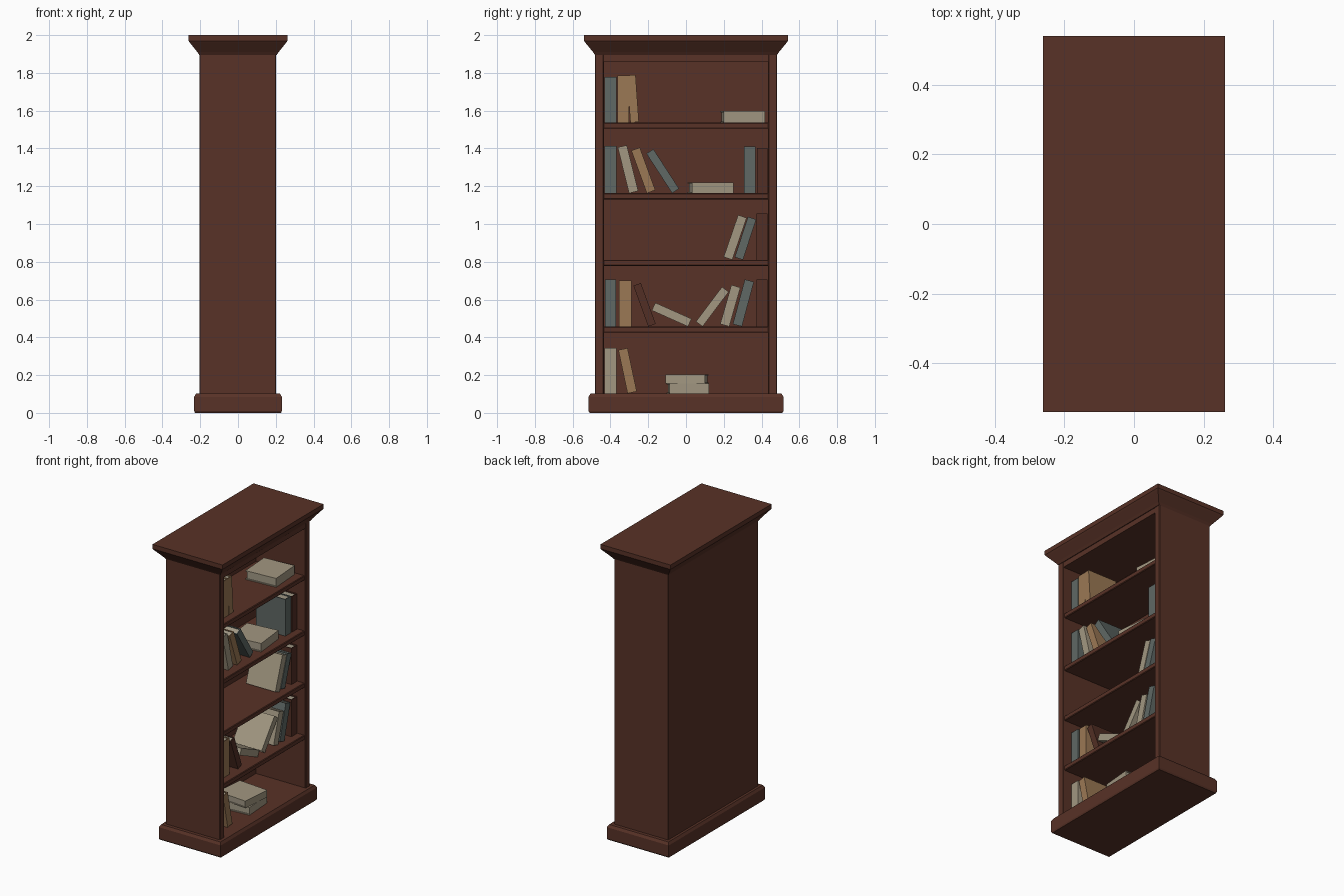
import bpy, bmesh, math
from mathutils import Matrix, Vector

cube = bpy.data.objects.get("Cube")
if cube:
    bpy.data.objects.remove(cube, do_unlink=True)


def material(name, rgb):
    m = bpy.data.materials.new(name)
    m.use_nodes = True
    m.diffuse_color = (*rgb, 1)
    m.node_tree.nodes["Principled BSDF"].inputs["Base Color"].default_value = (*rgb, 1)
    return m


wood = material("red_brown_wood", (0.098, 0.032, 0.020))
paper = material("paper", (0.36, 0.32, 0.24))
covers = {
    "cream": material("cream_cover", (0.36, 0.31, 0.22)),
    "slate": material("slate_cover", (0.115, 0.140, 0.130)),
    "tan": material("tan_cover", (0.33, 0.19, 0.09)),
    "brown": material("brown_cover", (0.085, 0.028, 0.018)),
}


def add_box(bm, lo, hi, index=0):
    lo, hi = Vector(lo), Vector(hi)
    size = hi - lo
    mat = Matrix.Translation((lo + hi) / 2) @ Matrix.Diagonal((*size, 1))
    verts = bmesh.ops.create_cube(bm, size=1, matrix=mat)["verts"]
    for f in {f for v in verts for f in v.link_faces}:
        f.material_index = index


def finish(bm, name, mats, bevel=0):
    bmesh.ops.recalc_face_normals(bm, faces=bm.faces)
    mesh = bpy.data.meshes.new(name)
    bm.to_mesh(mesh)
    bm.free()
    for m in mats:
        mesh.materials.append(m)
    ob = bpy.data.objects.new(name, mesh)
    bpy.context.collection.objects.link(ob)
    if bevel:
        mod = ob.modifiers.new("worn_edges", 'BEVEL')
        mod.width = bevel
        mod.segments = 1
    return ob


def board(name, lo, hi, bevel=0.004):
    bm = bmesh.new()
    add_box(bm, lo, hi)
    return finish(bm, name, [wood], bevel)


def moulding(name, rings):
    """Stack of rectangles (half x, half y, z) joined into a closed solid."""
    bm = bmesh.new()
    loops = [[bm.verts.new((sx * hx, sy * hy, z))
              for sx, sy in ((-1, -1), (1, -1), (1, 1), (-1, 1))]
             for hx, hy, z in rings]
    bm.faces.new(loops[0])
    bm.faces.new(loops[-1])
    for a, b in zip(loops, loops[1:]):
        for i in range(4):
            j = (i + 1) % 4
            bm.faces.new((a[i], a[j], b[j], b[i]))
    return finish(bm, name, [wood])


# Case
moulding("plinth", [(0.228, 0.51, 0), (0.232, 0.516, 0.01),
                    (0.232, 0.516, 0.085), (0.222, 0.505, 0.102)])
moulding("crown", [(0.205, 0.482, 1.895), (0.215, 0.492, 1.91),
                   (0.255, 0.533, 1.96), (0.262, 0.54, 1.97), (0.262, 0.54, 2.0)])
for side, s in (("left", 1), ("right", -1)):
    y0, y1 = sorted((s * 0.435, s * 0.482))
    board(side + "_end_panel", (-0.205, y0, 0.09), (0.202, y1, 1.91))
board("back_panel", (-0.205, -0.44, 0.09), (-0.17, 0.44, 1.91), 0)
board("header", (-0.18, -0.44, 1.86), (0.2, 0.44, 1.91), 0)

# Shelves, with the floor first
floors = [0.103, 0.457, 0.81, 1.163, 1.537]
for i, z in enumerate(floors[1:]):
    board(f"shelf_{i + 1}", (-0.18, -0.44, z - 0.032), (0.192, 0.44, z))


def book(name, colour, z, y, thick, height, lean=0, yaw=0):
    """Book standing at y on height z, leaning towards +y, spine facing +x."""
    bm = bmesh.new()
    c, d, t, h = 0.006, 0.11, thick / 2, height / 2
    add_box(bm, (-d, -t, -h), (d, -t + c, h))
    add_box(bm, (-d, t - c, -h), (d, t, h))
    add_box(bm, (d - c, -t + c, -h), (d, t - c, h))
    add_box(bm, (-d + c, -t + c, -h + c), (d - c, t - c, h - c), 1)
    a = math.radians(lean)
    ob = finish(bm, name, [covers[colour], paper])
    place = Vector((0.03, y + h * math.sin(a),
                    z + t * abs(math.sin(a)) + h * math.cos(a)))
    ob.matrix_world = (Matrix.Translation(place)
                       @ Matrix.Rotation(math.radians(yaw), 4, 'Z')
                       @ Matrix.Rotation(-a, 4, 'X'))


# Books on each shelf: colour, base y, thickness, height, lean, yaw, lift
shelves = [
    [("cream", -0.40, 0.064, 0.24), ("tan", -0.285, 0.05, 0.235, -12),
     ("cream", -0.095, 0.052, 0.21, 90, 4), ("cream", -0.1, 0.048, 0.21, 90, -5, 0.052)],
    [("slate", -0.40, 0.06, 0.25), ("tan", -0.322, 0.066, 0.245),
     ("brown", -0.18, 0.042, 0.23, -20), ("cream", 0.02, 0.045, 0.21, -66),
     ("cream", 0.07, 0.044, 0.23, 37), ("cream", 0.205, 0.05, 0.215, 16),
     ("slate", 0.272, 0.05, 0.245, 15), ("brown", 0.402, 0.06, 0.25)],
    [("cream", 0.222, 0.048, 0.235, 19), ("slate", 0.28, 0.046, 0.225, 18),
     ("brown", 0.402, 0.06, 0.245)],
    [("slate", -0.40, 0.064, 0.25), ("cream", -0.277, 0.05, 0.25, -14),
     ("tan", -0.185, 0.048, 0.24, -20), ("slate", -0.055, 0.044, 0.25, -33),
     ("cream", 0.02, 0.058, 0.22, 90, 6), ("slate", 0.337, 0.062, 0.248),
     ("brown", 0.404, 0.056, 0.24)],
    [("slate", -0.40, 0.064, 0.24), ("tan", -0.332, 0.06, 0.25),
     ("tan", -0.272, 0.045, 0.25, -4), ("cream", 0.19, 0.06, 0.22, 90, 4)],
]
for i, row in enumerate(shelves):
    for j, (colour, y, thick, height, *rest) in enumerate(row):
        lean, yaw, lift = (rest + [0, 0, 0])[:3]
        book(f"book_{i + 1}_{j + 1}", colour, floors[i] + lift, y, thick, height, lean, yaw)
